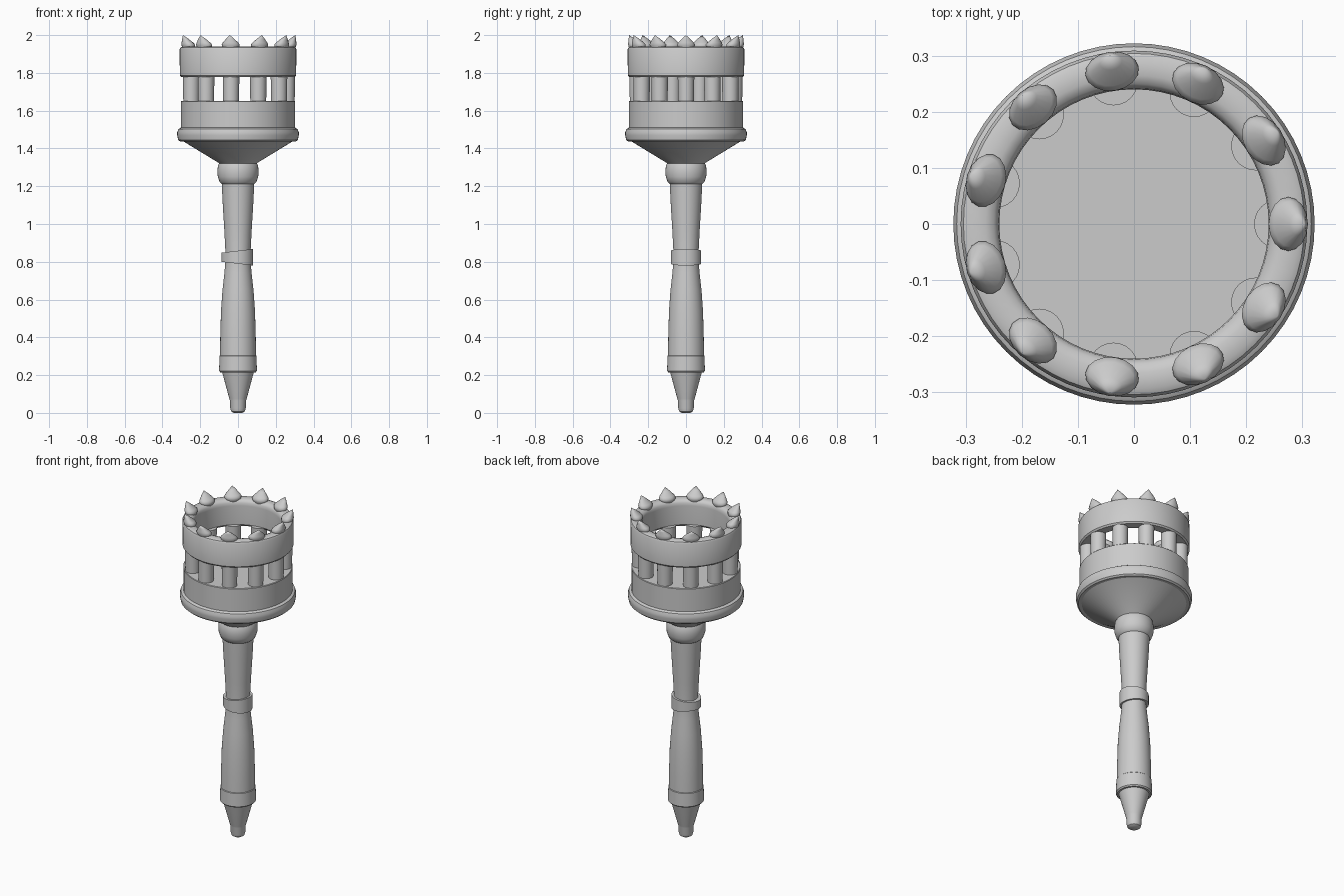
import bpy, bmesh, math
from math import sin, cos, pi

if "Cube" in bpy.data.objects:
    bpy.data.objects.remove(bpy.data.objects["Cube"])

COUNT = 11  # pillars and spikes around the head


def finish(name, bm, angle=35):
    bmesh.ops.remove_doubles(bm, verts=bm.verts, dist=1e-5)
    bmesh.ops.recalc_face_normals(bm, faces=bm.faces)
    me = bpy.data.meshes.new(name)
    bm.to_mesh(me)
    bm.free()
    ob = bpy.data.objects.new(name, me)
    bpy.context.collection.objects.link(ob)
    bpy.ops.object.select_all(action='DESELECT')
    ob.select_set(True)
    bpy.context.view_layer.objects.active = ob
    bpy.ops.object.shade_smooth_by_angle(angle=math.radians(angle))
    return ob


def lathe(name, profile, closed=False, n=64):
    """Revolve (radius, z) points around z; a closed profile makes a ring."""
    bm = bmesh.new()
    rings = [[bm.verts.new((r * cos(2 * pi * i / n), r * sin(2 * pi * i / n), z))
              for i in range(n)] for r, z in profile]
    pairs = list(zip(rings, rings[1:]))
    if closed:
        pairs.append((rings[-1], rings[0]))
    for a, b in pairs:
        for i in range(n):
            j = (i + 1) % n
            bm.faces.new((a[i], a[j], b[j], b[i]))
    if not closed:
        bm.faces.new(rings[0])
        bm.faces.new(rings[-1])
    return finish(name, bm)


# Pointed foot and its collar
lathe("foot_tip", [(0.024, 0), (0.036, 0.008), (0.041, 0.025), (0.043, 0.065),
                   (0.046, 0.075), (0.085, 0.22)])
lathe("foot_collar", [(0.094, 0.215), (0.1, 0.222), (0.098, 0.302), (0.093, 0.307)])

# Waisted handle
lathe("handle", [(0.095, 0.29), (0.094, 0.40), (0.090, 0.54), (0.082, 0.65),
                 (0.072, 0.74), (0.067, 0.80), (0.067, 0.86), (0.072, 0.96),
                 (0.081, 1.11), (0.087, 1.23)])
lathe("handle_top_collar", [(0.085, 1.212), (0.097, 1.222), (0.107, 1.25), (0.109, 1.28),
                            (0.106, 1.31), (0.098, 1.325)])

# Wrapped strap, narrower and slightly raised on the -x side
strap = lathe("handle_strap", [(0.062, 0.78), (0.08, 0.78), (0.08, 0.868), (0.062, 0.868)],
              closed=True)
for v in strap.data.vertices:
    t = max(0.0, -v.co.x / 0.08)
    v.co.z = 0.824 + (v.co.z - 0.824) * (0.78 + 2.7 * v.co.x)
    v.co.x *= 1 + 0.1 * t ** 4

# Head: funnel, rounded rim, drum and upper ring
lathe("funnel", [(0.095, 1.315), (0.105, 1.325), (0.29, 1.438), (0.29, 1.46)])
rim = [(0.27, 1.438), (0.308, 1.438), (0.317, 1.446), (0.322, 1.47),
       (0.322, 1.485), (0.316, 1.502), (0.303, 1.51), (0.27, 1.51)]
lathe("head_rim", rim)
lathe("head_drum", [(0.303, 1.50), (0.303, 1.648), (0.300, 1.651)])
lathe("upper_ring", [(0.25, 1.778), (0.30, 1.778), (0.308, 1.787), (0.309, 1.925),
                     (0.304, 1.935), (0.294, 1.94), (0.265, 1.94), (0.25, 1.934),
                     (0.242, 1.922), (0.24, 1.905), (0.24, 1.79)], closed=True)

# Pillars between drum and ring
bm = bmesh.new()
for k in range(COUNT):
    a = 2 * pi * k / COUNT
    res = bmesh.ops.create_cone(bm, cap_ends=True, segments=24,
                                radius1=0.042, radius2=0.044, depth=0.15)
    bmesh.ops.translate(bm, verts=res['verts'],
                        vec=(0.258 * cos(a), 0.258 * sin(a), 1.715))
finish("pillars", bm)

# Outward-leaning crown spikes: (scale, outward shift, z)
bm = bmesh.new()
stations = [(0.75, 0.0, 1.922), (0.95, 0.0, 1.938), (1.0, 0.002, 1.95),
            (0.86, 0.006, 1.96), (0.42, 0.019, 1.982)]
n = 16
for k in range(COUNT):
    a = 2 * pi * k / COUNT
    rings = []
    for s, out, z in stations:
        ring = []
        for i in range(n):
            u = 0.273 + out + 0.035 * s * cos(2 * pi * i / n)
            w = 0.048 * s * sin(2 * pi * i / n)
            ring.append(bm.verts.new((u * cos(a) - w * sin(a), u * sin(a) + w * cos(a), z)))
        rings.append(ring)
    tip = bm.verts.new((0.304 * cos(a), 0.304 * sin(a), 2.0))
    bm.faces.new(rings[0])
    for lo, hi in zip(rings, rings[1:]):
        for i in range(n):
            j = (i + 1) % n
            bm.faces.new((lo[i], lo[j], hi[j], hi[i]))
    for i in range(n):
        bm.faces.new((rings[-1][i], rings[-1][(i + 1) % n], tip))
finish("crown_spikes", bm, 50)
